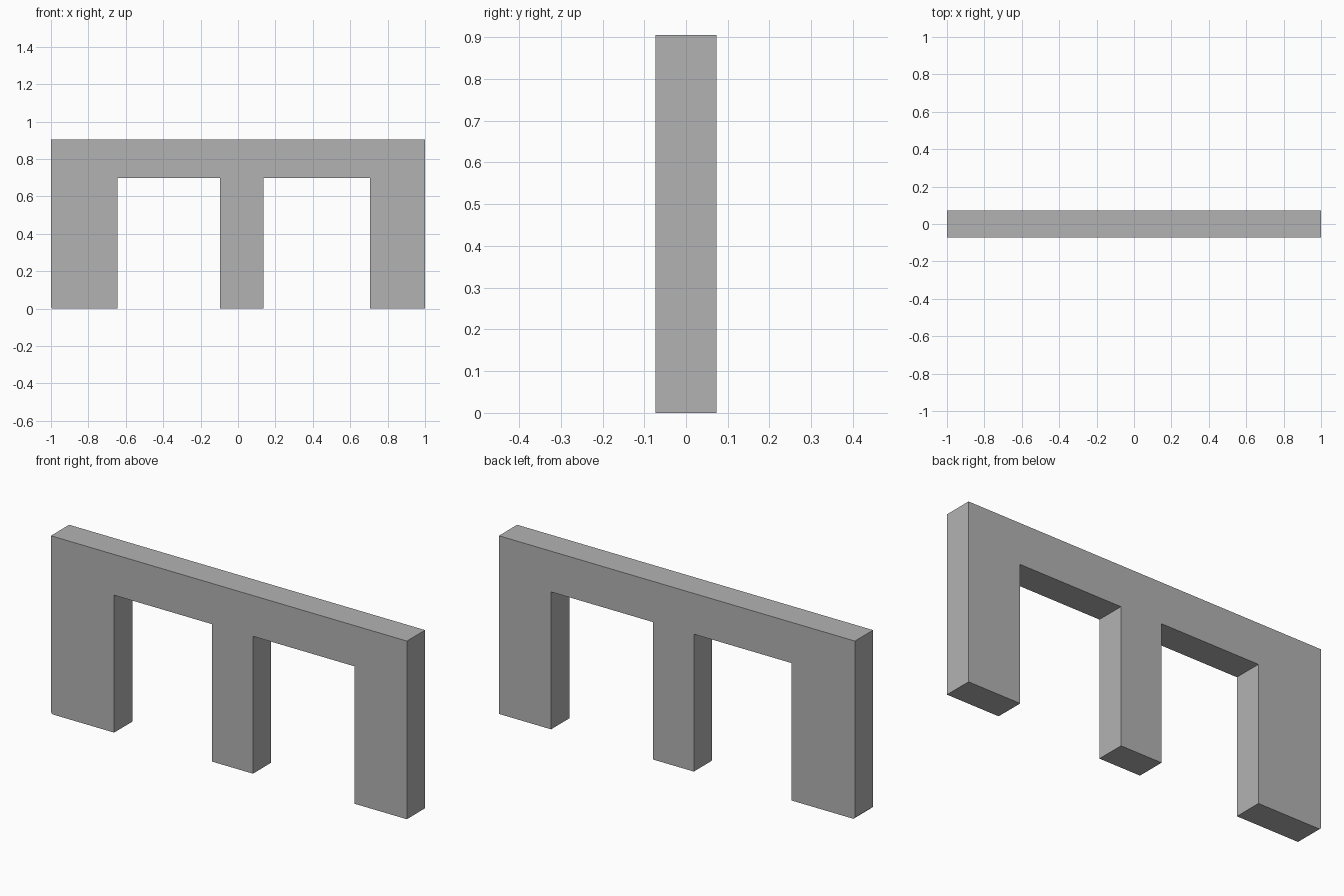
import bpy
import bmesh

cube = bpy.data.objects.get("Cube")
if cube:
    bpy.data.objects.remove(cube, do_unlink=True)

# Plain grey material
GREY = (0.45, 0.45, 0.45, 1.0)
grey = bpy.data.materials.new("plain_grey")
grey.use_nodes = True
grey.diffuse_color = GREY
grey.node_tree.nodes["Principled BSDF"].inputs["Base Color"].default_value = GREY

HALF_DEPTH = 0.073
HEIGHT = 0.905
OPENING_TOP = 0.698
CHIP = 0.008
OPENINGS = [(-0.645, -0.095), (0.135, 0.707)]

# Wall outline: two openings cut up from the ground, one small chipped foot corner
outline = [(-1, HEIGHT), (-1, CHIP), (CHIP - 1, 0)]
for left, right in OPENINGS:
    outline += [(left, 0), (left, OPENING_TOP), (right, OPENING_TOP), (right, 0)]
outline += [(1, 0), (1, HEIGHT)]

# Extrude the outline through the wall's thickness
bm = bmesh.new()
face = bm.faces.new([bm.verts.new((x, -HALF_DEPTH, z)) for x, z in outline])
result = bmesh.ops.extrude_face_region(bm, geom=[face], use_keep_orig=True)
moved = [g for g in result["geom"] if isinstance(g, bmesh.types.BMVert)]
bmesh.ops.translate(bm, verts=moved, vec=(0, 2 * HALF_DEPTH, 0))
bmesh.ops.recalc_face_normals(bm, faces=bm.faces)

mesh = bpy.data.meshes.new("wall_with_two_openings")
bm.to_mesh(mesh)
bm.free()
mesh.materials.append(grey)
wall = bpy.data.objects.new("wall_with_two_openings", mesh)
bpy.context.collection.objects.link(wall)
